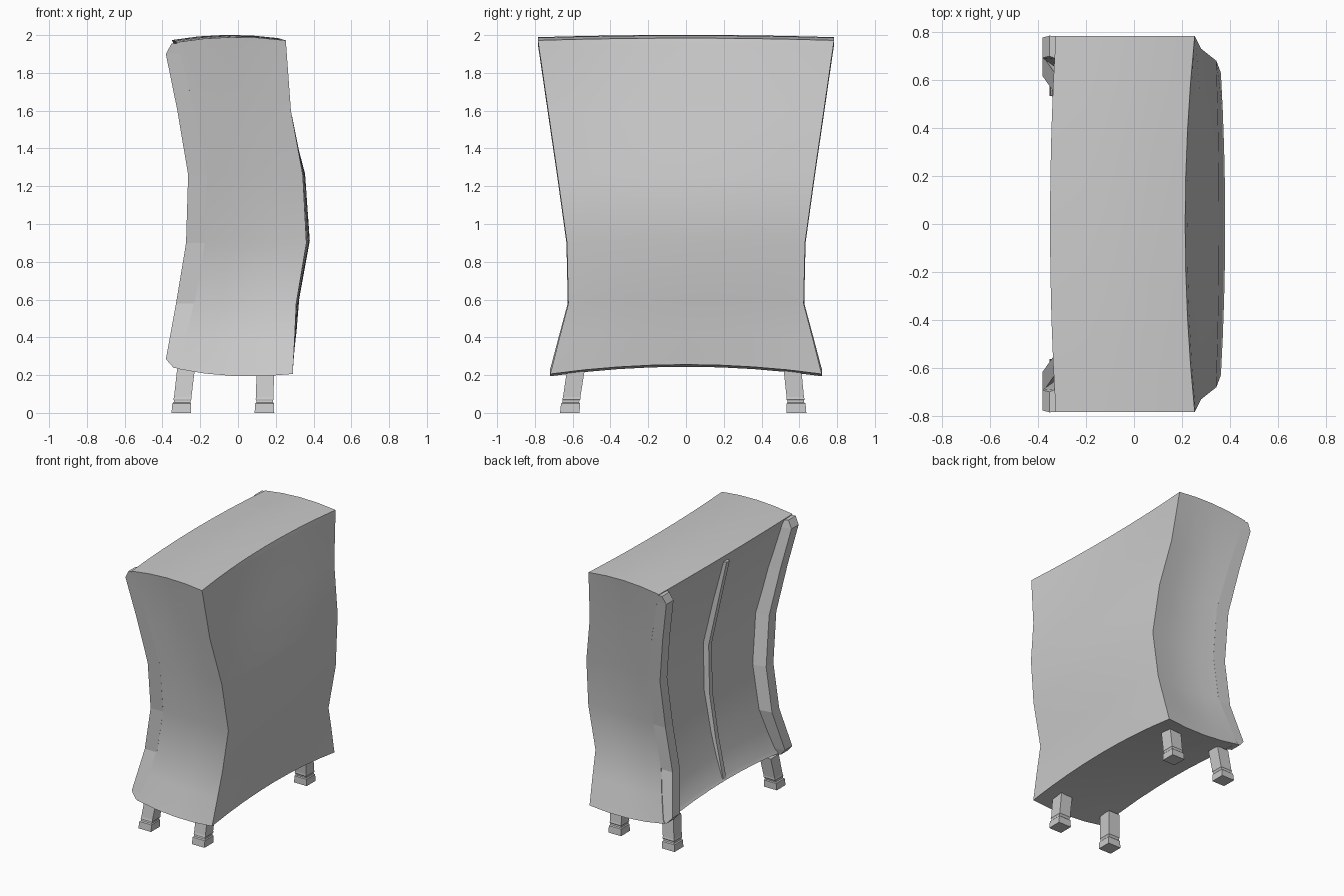
import bpy, bmesh

if "Cube" in bpy.data.objects:
    bpy.data.objects.remove(bpy.data.objects["Cube"])

# profiles by height: (z, back x of trim, front x, half width in y,
#                      bow at mid width, door recess)
LEVELS = [(0.21, -0.394, 0.29, 0.719, 0.0, 0.0),
          (0.235, -0.39, 0.291, 0.712, 0.001, 0.012),
          (0.40, -0.363, 0.30, 0.670, 0.01, 0.025),
          (0.58, -0.328, 0.308, 0.623, 0.016, 0.028),
          (0.90, -0.275, 0.362, 0.630, 0.018, 0.03),
          (1.26, -0.264, 0.343, 0.68, 0.012, 0.03),
          (1.60, -0.321, 0.28, 0.73, -0.015, 0.022),
          (1.93, -0.388, 0.256, 0.778, -0.034, 0.010),
          (1.97, -0.394, 0.253, 0.784, -0.04, 0.0)]


def sample(z):
    """Interpolate the profile at height z."""
    for a, b in zip(LEVELS, LEVELS[1:]):
        if z <= b[0]:
            break
    t = (z - a[0]) / (b[0] - a[0])
    return [p + (q - p) * t for p, q in zip(a, b)]


def make_object(name, bm, smooth=False):
    bmesh.ops.recalc_face_normals(bm, faces=bm.faces)
    me = bpy.data.meshes.new(name)
    bm.to_mesh(me)
    bm.free()
    ob = bpy.data.objects.new(name, me)
    bpy.context.collection.objects.link(ob)
    if smooth:
        bpy.ops.object.select_all(action='DESELECT')
        ob.select_set(True)
        bpy.context.view_layer.objects.active = ob
        bpy.ops.object.shade_smooth_by_angle(angle=0.6)
    return ob


def loft(name, rings, smooth=False):
    """Skin a stack of equal closed rings and cap both ends."""
    bm = bmesh.new()
    rows = [[bm.verts.new(p) for p in r] for r in rings]
    n = len(rows[0])
    for a, b in zip(rows, rows[1:]):
        for i in range(n):
            bm.faces.new((a[i], a[(i + 1) % n], b[(i + 1) % n], b[i]))
    bm.faces.new(rows[0])
    bm.faces.new(rows[-1])
    return make_object(name, bm, smooth)


# cabinet body: lattice box bent through the profiles
NX, NY, NZ = 4, 8, len(LEVELS) - 1


def body_point(i, j, k):
    u, v = 2 * i / NX - 1, 2 * j / NY - 1
    z, xb, xf, hw, bow, recess = LEVELS[k]
    arch = 1 - v * v
    back = xb + 0.068 + 0.6 * bow * arch + recess
    front = xf + bow * arch
    x = back + (front - back) * i / NX
    top = 0.005 * u + 0.022 * (1 - u * u) - 0.003 + 0.012 * arch
    low = 0.01 - 0.014 * u - 0.025 * (1 - u * u) + 0.05 * arch
    w = (z - 0.21) / 1.76
    hollow = 0.02 * (1 - u * u) * min(1, 6 * w * (1 - w))
    return (x, (hw - hollow) * v, z + low * (1 - w) ** 3 + top * w ** 3)


bm = bmesh.new()
cache = {}


def vert(*ijk):
    if ijk not in cache:
        cache[ijk] = bm.verts.new(body_point(*ijk))
    return cache[ijk]


def sheet(na, nb, f):
    for a in range(na):
        for b in range(nb):
            bm.faces.new([vert(*f(a + p, b + q))
                          for p, q in ((0, 0), (1, 0), (1, 1), (0, 1))])


for s in (0, 1):
    sheet(NY, NZ, lambda a, b: (s * NX, a, b))
    sheet(NX, NZ, lambda a, b: (a, s * NY, b))
    sheet(NX, NY, lambda a, b: (a, b, s * NZ))
make_object("cabinet_body", bm, True)

# corner trims, flush with the sides, with chamfered ends
for side, label in ((-1, "near"), (1, "far")):
    rings = []
    for z, inset in ((0.237, 0.05), (0.285, 0.0), (0.58, 0), (0.90, 0),
                     (1.26, 0), (1.60, 0), (1.90, 0.0), (1.955, 0.04)):
        _, xb, _, hw, _, recess = sample(z)
        xo, xi = xb + inset, xb + 0.07 + recess
        hw += 0.003
        rings.append([(xi, side * (hw - 0.003), z), (xo, side * hw, z),
                      (xo, side * (hw - 0.085), z),
                      (xi, side * (hw - 0.10), z)])
    loft("corner_trim_" + label, rings)

# thin strip between the doors
rings = []
for z, out in ((0.285, 0.025), (0.58, 0.035), (0.90, 0.04), (1.26, 0.04),
               (1.60, 0.035), (1.915, 0.02)):
    _, xb, _, _, bow, recess = sample(z)
    x = xb + 0.068 + 0.6 * bow + recess
    rings.append([(x + 0.01, -0.025, z), (x - out, -0.018, z),
                  (x - out, 0.018, z), (x + 0.01, 0.025, z)])
loft("door_strip", rings)

# slanted legs with a grooved foot: (z, half size, slant amount)
LEG = [(0.0, 0.052, 0), (0.05, 0.050, 0.1), (0.056, 0.044, 0.15),
       (0.065, 0.044, 0.2), (0.072, 0.048, 0.25), (0.085, 0.046, 0.3),
       (0.235, 0.047, 1.0)]
for x, dx, where in ((-0.30, 0.025, "back"), (0.14, 0.005, "front")):
    for y, dy, label in ((-0.615, 0.033, "near"), (0.585, -0.022, "far")):
        rings = [[(x + dx * t + sx * h, y + dy * t + sy * h, z)
                  for sx, sy in ((-1, -1), (1, -1), (1, 1), (-1, 1))]
                 for z, h, t in LEG]
        loft(where + "_leg_" + label, rings)
